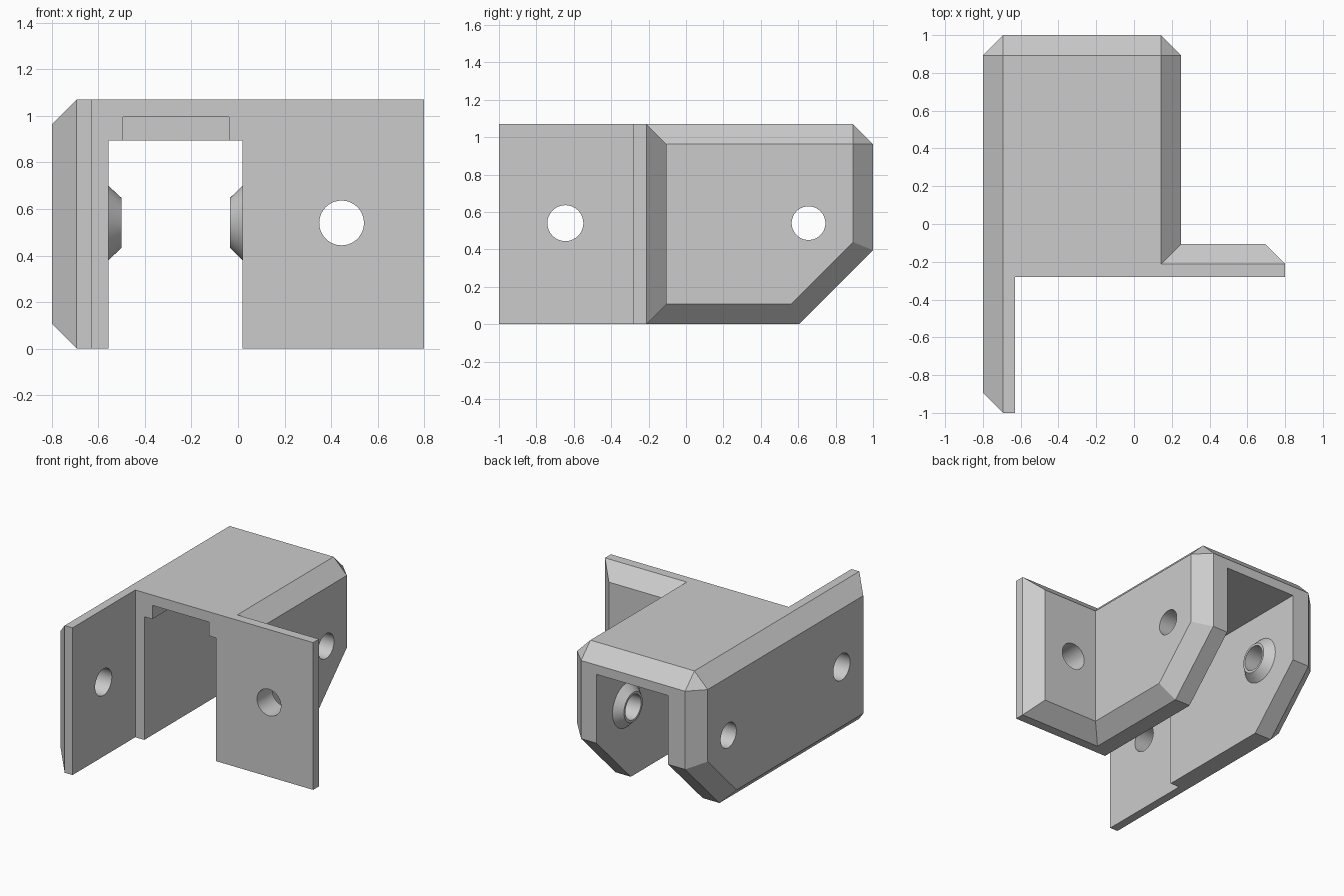
import bpy, bmesh, math
from mathutils import Matrix, Vector

if "Cube" in bpy.data.objects:
    bpy.data.objects.remove(bpy.data.objects["Cube"], do_unlink=True)

HEIGHT = 1.07
CHAMFER = 0.107
FRONT = -0.28        # front face of the body and flange
HOLE_Z = 0.54
PIN_Y = 0.655

grey = bpy.data.materials.new("plain_grey")
grey.use_nodes = True
grey.diffuse_color = (0.6, 0.6, 0.6, 1)
grey.node_tree.nodes["Principled BSDF"].inputs["Base Color"].default_value = (0.6, 0.6, 0.6, 1)


def finish(name, bm):
    bmesh.ops.recalc_face_normals(bm, faces=bm.faces)
    mesh = bpy.data.meshes.new(name)
    bm.to_mesh(mesh)
    bm.free()
    mesh.materials.append(grey)
    obj = bpy.data.objects.new(name, mesh)
    bpy.context.collection.objects.link(obj)
    return obj


def hull(name, points):
    """Convex solid around the points."""
    bm = bmesh.new()
    for p in points:
        bm.verts.new(p)
    result = bmesh.ops.convex_hull(bm, input=bm.verts)
    spare = {v for v in result["geom_interior"] + result["geom_unused"]
             if isinstance(v, bmesh.types.BMVert)}
    bmesh.ops.delete(bm, geom=list(spare), context="VERTS")
    bmesh.ops.dissolve_limit(bm, angle_limit=0.01, verts=bm.verts, edges=bm.edges)
    return finish(name, bm)


def box(name, low, high):
    return hull(name, [(x, y, z) for x in (low[0], high[0])
                       for y in (low[1], high[1]) for z in (low[2], high[2])])


def cone(name, start, end, r1, r2):
    """Round solid from start to end."""
    start, end = Vector(start), Vector(end)
    axis = end - start
    turn = axis.to_track_quat("Z", "Y").to_matrix().to_4x4()
    bm = bmesh.new()
    bmesh.ops.create_cone(bm, cap_ends=True, segments=64, radius1=r1, radius2=r2,
                          depth=axis.length,
                          matrix=Matrix.Translation((start + end) / 2) @ turn)
    return finish(name, bm)


def combine(target, other, operation):
    mod = target.modifiers.new("join", "BOOLEAN")
    mod.operation = operation
    mod.solver = "EXACT"
    mod.object = other
    bpy.context.view_layer.objects.active = target
    bpy.ops.object.modifier_apply(modifier=mod.name)
    bpy.data.objects.remove(other, do_unlink=True)


def side_profile(x, y0):
    """Full outline of a side wall, cut at the lower back corner."""
    c = CHAMFER
    return [(x, *p) for p in [(y0, 0), (0.605, 0), (1, 0.395), (1, HEIGHT - c),
                              (1 - c, HEIGHT), (y0, HEIGHT)]]


def inset_profile(x, y0):
    """Outline of the raised outer face of a side wall."""
    c = CHAMFER
    return [(x, *p) for p in [(y0, c), (0.562, c), (1 - c, 0.439),
                              (1 - c, HEIGHT - c), (y0, HEIGHT - c)]]


# Main body with its chamfered left wall
bracket = hull("bracket", side_profile(-0.66, FRONT) + side_profile(0.143, FRONT)
               + inset_profile(0.25, FRONT))

# Long right side plate, reaching past the front
plate = hull("side_plate", side_profile(-0.63, -1) + side_profile(-0.693, -1)
             + inset_profile(-0.8, -1 + CHAMFER))
combine(bracket, plate, "UNION")

# Front flange, chamfered on its back
c = CHAMFER
flange_points = [(x, y, z) for x in (0, 0.8) for y in (FRONT, -0.212) for z in (0, HEIGHT)]
flange_points += [(x, -0.212 + c, z) for x in (0, 0.8 - c) for z in (c, HEIGHT - c)]
combine(bracket, hull("flange", flange_points), "UNION")

# Channel through the body and the recess in its ceiling
combine(bracket, box("channel", (-0.557, -0.5, -0.2), (0.02, 1.2, 0.895)), "DIFFERENCE")
combine(bracket, box("recess", (-0.493, -0.5, 0.8), (-0.038, 0.3, 0.995)), "DIFFERENCE")

# Tapered bosses inside the channel
for wall, tip in ((-0.557, -0.5), (0.02, -0.035)):
    slope = (0.16 - 0.107) / abs(tip - wall)
    sink = 0.02 if wall > 0 else -0.02
    root = 0.16 + slope * abs(sink)
    boss = cone("boss", (wall + sink, PIN_Y, HOLE_Z), (tip, PIN_Y, HOLE_Z), root, 0.107)
    combine(bracket, boss, "UNION")

# Pin hole through both walls, plate hole and flange hole
for start, end, radius in (
        ((-1, PIN_Y, HOLE_Z), (0.5, PIN_Y, HOLE_Z), 0.09),
        ((-1, -0.645, HOLE_Z), (-0.5, -0.645, HOLE_Z), 0.096),
        ((0.445, -0.5, HOLE_Z), (0.445, 0.1, HOLE_Z), 0.096)):
    combine(bracket, cone("hole", start, end, radius, radius), "DIFFERENCE")

bpy.ops.object.select_all(action="DESELECT")
bracket.select_set(True)
bpy.context.view_layer.objects.active = bracket
bpy.ops.object.shade_smooth_by_angle(angle=math.radians(25))
